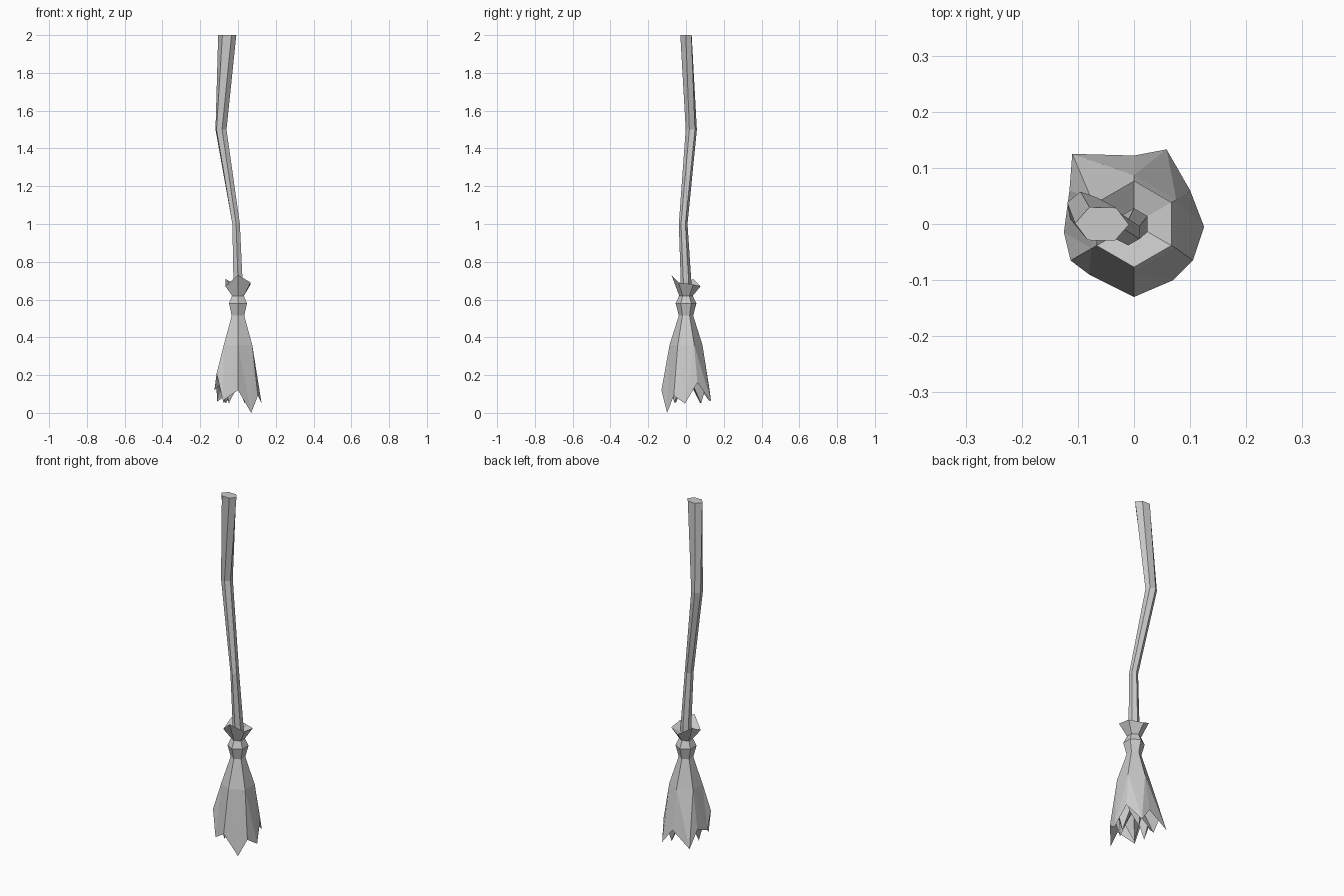
import bpy, bmesh
from math import cos, sin, radians

if "Cube" in bpy.data.objects:
    bpy.data.objects.remove(bpy.data.objects["Cube"])


def hexagon(cx, cy, z, rx, ry=None, twist=0):
    ry = ry or rx
    return [(cx + rx * cos(radians(30 + 60 * i + twist)),
             cy + ry * sin(radians(30 + 60 * i + twist)), z) for i in range(6)]


def loft(name, rings, cap_start=False, cap_end=False):
    """Skin a stack of rings; a ring may have twice as many points as the last one."""
    bm = bmesh.new()
    loops = [[bm.verts.new(p) for p in ring] for ring in rings]
    for a, b in zip(loops, loops[1:]):
        n, k = len(a), len(b) // len(a)
        for i in range(n):
            j = (i + 1) % n
            upper = [b[(i * k + s) % len(b)] for s in range(k + 1)]
            bm.faces.new([a[i], a[j]] + upper[::-1]) if k == 1 else [
                bm.faces.new(f) for f in ([a[i], upper[1], upper[0]],
                                          [a[i], a[j], upper[1]],
                                          [a[j], upper[2], upper[1]])]
    if cap_start:
        bm.faces.new(loops[0])
    if cap_end == 'fan':
        last = loops[-1]
        mid = bm.verts.new((0, 0, 0.2))
        for i, v in enumerate(last):
            bm.faces.new([v, last[(i + 1) % len(last)], mid])
    elif cap_end:
        bm.faces.new(loops[-1])
    bmesh.ops.recalc_face_normals(bm, faces=bm.faces)
    me = bpy.data.meshes.new(name)
    bm.to_mesh(me)
    bm.free()
    ob = bpy.data.objects.new(name, me)
    bpy.context.collection.objects.link(ob)
    return ob


# Crooked wooden handle, twisting slightly towards the top
loft("handle", [
    hexagon(0, 0, 0.60, 0.028),
    hexagon(0, 0, 0.70, 0.028),
    hexagon(-0.01, -0.015, 1.0, 0.023),
    hexagon(-0.09, 0.028, 1.5, 0.031, 0.030, 10),
    hexagon(-0.057, 0, 2.0, 0.048, 0.034, 28),
], True, True)

# Binding and flared tuft above it, with a hollow top
flare = hexagon(0, 0, 0, 0.077)
flare_z = [0.68, 0.67, 0.71, 0.67, 0.73, 0.69]
flare = [(x, y, z) for (x, y, _), z in zip(flare, flare_z)]
loft("binding_and_tuft", [
    hexagon(0, 0, 0.515, 0.038),
    hexagon(0, 0, 0.58, 0.055),
    hexagon(0, 0, 0.62, 0.036),
    flare,
    hexagon(0, 0, 0.66, 0.028),
])

# Bristle skirt with a ragged hem: notches and tips alternate
hem = [(0.10, 0.06, 0.16), (0.058, 0.133, 0.06), (0, 0.122, 0.14),
       (-0.11, 0.125, 0.06), (-0.115, 0.06, 0.15), (-0.125, -0.015, 0.12),
       (-0.113, -0.065, 0.21), (-0.08, -0.09, 0.065), (0, -0.13, 0.12),
       (0.07, -0.10, 0.0), (0.105, -0.065, 0.09), (0.125, -0.005, 0.05)]
# Inner ragged layer seen from underneath
inner = [(x * 0.6, y * 0.6, 0.15 if i % 2 == 0 else 0.05)
         for i, (x, y, _) in enumerate(hem)]
crease = [(x * 0.8, y * 0.8, 0.2 if i % 2 == 0 else 0.14)
          for i, (x, y, _) in enumerate(hem)]
loft("bristles", [
    hexagon(0, 0, 0.515, 0.038),
    hexagon(0, 0, 0.36, 0.087),
    hem, crease, inner,
], False, 'fan')
